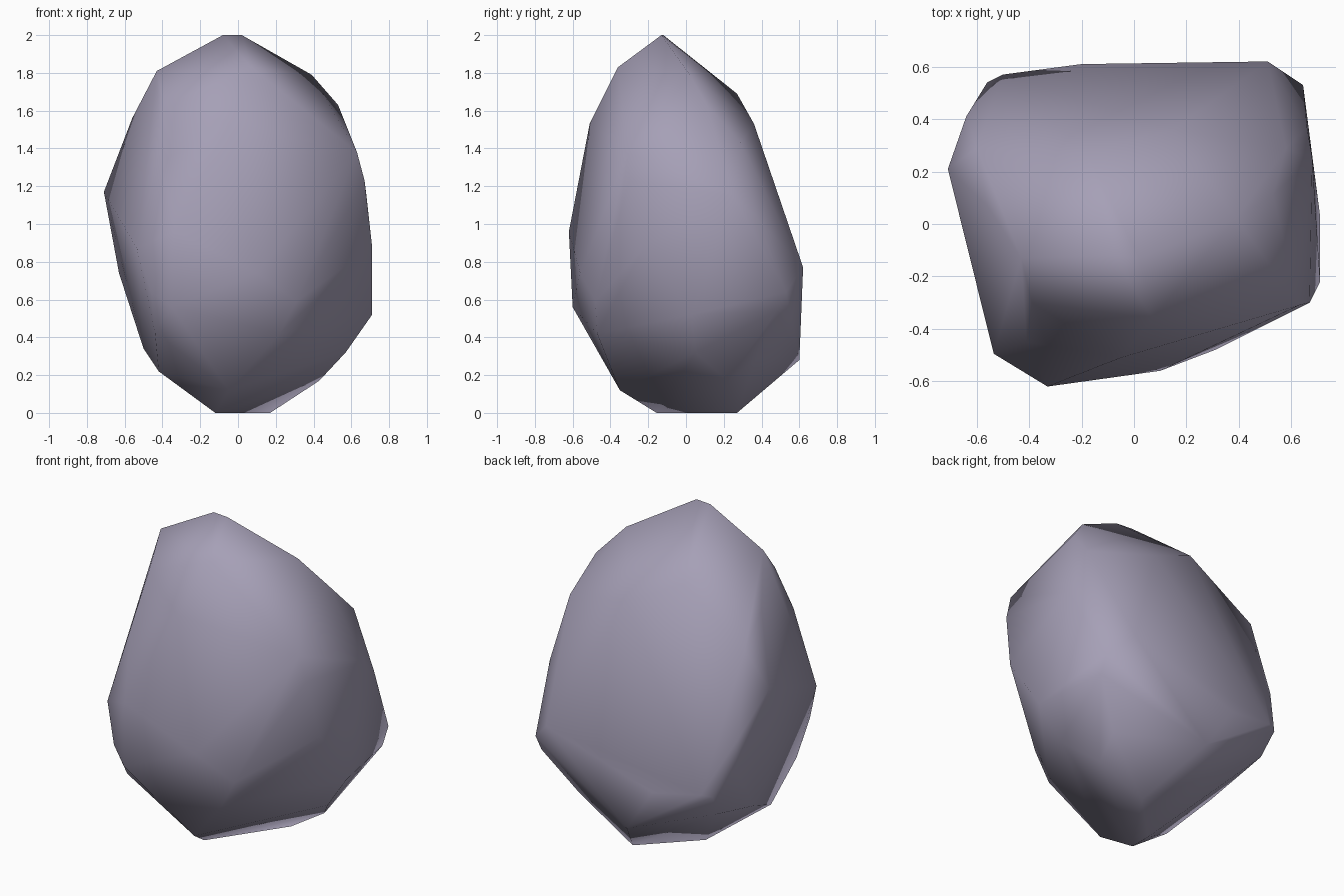
import bpy, bmesh

# Corner points of the boulder, grouped in bands from the ground upwards
base = [(-.12, -.155, 0), (-.12, -.02, 0), (.17, .27, 0), (-.05, -.35, .12),
        (.43, .22, .17), (-.42, -.22, .22), (.46, .37, .28), (-.02, .60, .28)]
lower = [(.57, .05, .32), (-.50, .06, .34), (.22, -.47, .42), (-.44, -.44, .43),
         (-.53, .46, .45), (.71, .03, .52), (.64, .48, .54), (-.35, -.60, .56),
         (.31, -.48, .59), (-.56, .54, .59), (-.50, .57, .60), (.645, .53, .64),
         (-.46, -.54, .64)]
middle = [(-.20, .61, .55), (.10, -.56, .74), (-.63, .42, .74), (.51, .62, .77),
          (-.535, -.495, .87), (.71, -.22, .88), (-.64, .41, .92),
          (-.33, -.62, .96), (.66, .37, 1.04), (.68, .25, 1.15),
          (-.71, .21, 1.17), (.67, -.30, 1.23)]
upper = [(-.41, -.45, 1.33), (.63, -.31, 1.38), (-.60, .29, 1.40), (.58, .29, 1.43),
         (.15, .36, 1.53), (-.05, -.51, 1.53), (-.56, .07, 1.56), (.53, .11, 1.63),
         (-.39, -.30, 1.63), (-.18, .27, 1.69), (.39, .02, 1.79),
         (-.43, -.13, 1.81), (.07, -.36, 1.83)]
peak = [(-.08, -.12, 2), (.02, -.13, 2)]

# Wrap the corners in one closed convex skin
bm = bmesh.new()
for band in (base, lower, middle, upper, peak):
    for p in band:
        bm.verts.new(p)
bmesh.ops.convex_hull(bm, input=bm.verts[:])
bmesh.ops.delete(bm, geom=[v for v in bm.verts if not v.link_faces], context='VERTS')
bmesh.ops.recalc_face_normals(bm, faces=bm.faces[:])
for f in bm.faces:
    f.smooth = True

mesh = bpy.data.meshes.new("boulder")
bm.to_mesh(mesh)
bm.free()

# Stone colour
stone = bpy.data.materials.new("purple_grey_stone")
stone.diffuse_color = (.38, .35, .47, 1)
mesh.materials.append(stone)
boulder = bpy.data.objects.new("boulder", mesh)
bpy.context.collection.objects.link(boulder)
